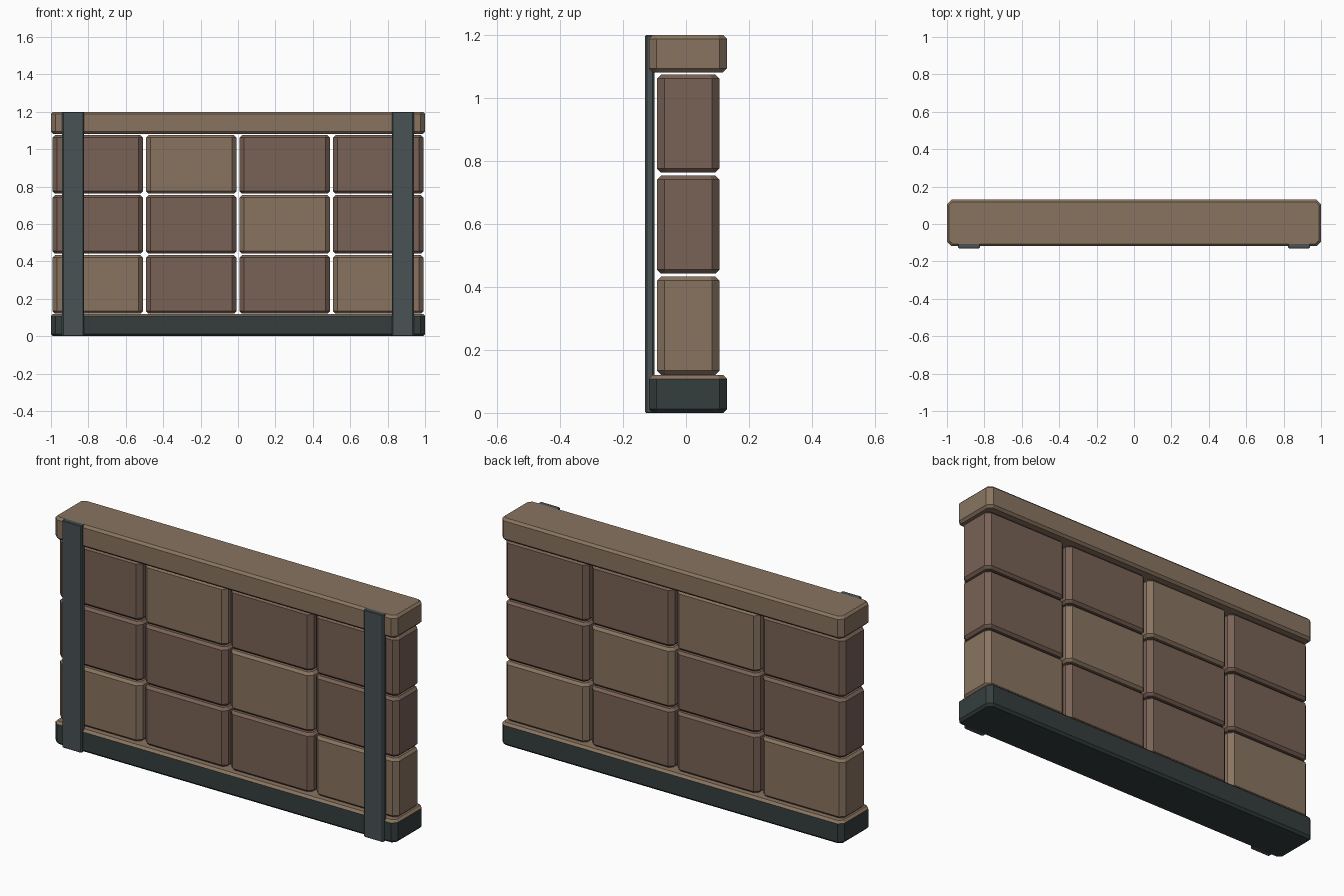
import bpy, bmesh

if "Cube" in bpy.data.objects:
    bpy.data.objects.remove(bpy.data.objects["Cube"])


def material(name, rgb):
    m = bpy.data.materials.new(name)
    m.diffuse_color = (*rgb, 1)
    m.use_nodes = True
    m.node_tree.nodes["Principled BSDF"].inputs["Base Color"].default_value = m.diffuse_color
    return m


TAN = material("tan_stone", (0.25, 0.175, 0.118))
RED = material("red_brown_stone", (0.19, 0.122, 0.092))
STEEL = material("dark_steel", (0.065, 0.084, 0.088))
BASE = material("dark_base", (0.036, 0.048, 0.048))


def block(name, lo, hi, cut, inset, mat, top_mat=None):
    """Box with cut vertical corners and chamfered top and bottom rims."""
    bm = bmesh.new()
    rings = []
    for z, s in ((lo[2], inset), (lo[2] + inset, 0), (hi[2] - inset, 0), (hi[2], inset)):
        x0, x1, y0, y1 = lo[0] + s, hi[0] - s, lo[1] + s, hi[1] - s
        c = cut - 0.58 * s
        plan = [(x0 + c, y0), (x1 - c, y0), (x1, y0 + c), (x1, y1 - c),
                (x1 - c, y1), (x0 + c, y1), (x0, y1 - c), (x0, y0 + c)]
        rings.append([bm.verts.new((x, y, z)) for x, y in plan])
    for a, b in zip(rings, rings[1:]):
        for i in range(8):
            j = (i + 1) % 8
            bm.faces.new((a[i], a[j], b[j], b[i]))
    bm.faces.new(rings[0][::-1])
    bm.faces.new(rings[-1])
    bm.normal_update()
    if top_mat:
        for f in bm.faces:
            f.material_index = int(f.normal.z > 0.3)
    me = bpy.data.meshes.new(name)
    bm.to_mesh(me)
    bm.free()
    me.materials.append(mat)
    if top_mat:
        me.materials.append(top_mat)
    ob = bpy.data.objects.new(name, me)
    bpy.context.collection.objects.link(ob)
    return ob


# Base plinth with tan top, and coping along the top
block("base_plinth", (-1, -0.118, 0), (1, 0.13, 0.12), 0.024, 0.012, BASE, TAN)
block("top_coping", (-1, -0.118, 1.082), (1, 0.13, 1.2), 0.024, 0.012, TAN)

# Stone blocks, three rows of four
for row in range(3):
    for col in range(4):
        x, z = -0.75 + 0.5 * col, 0.277 + 0.321 * row
        block(f"wall_block_{row}_{col}", (x - 0.242, -0.092, z - 0.156),
              (x + 0.242, 0.106, z + 0.156), 0.024, 0.013,
              TAN if (row + col) % 3 == 0 else RED)

# Front uprights
for side, x in (("left", -0.882), ("right", 0.882)):
    block(f"upright_{side}", (x - 0.058, -0.13, 0), (x + 0.058, -0.1, 1.2),
          0.006, 0.003, STEEL)
